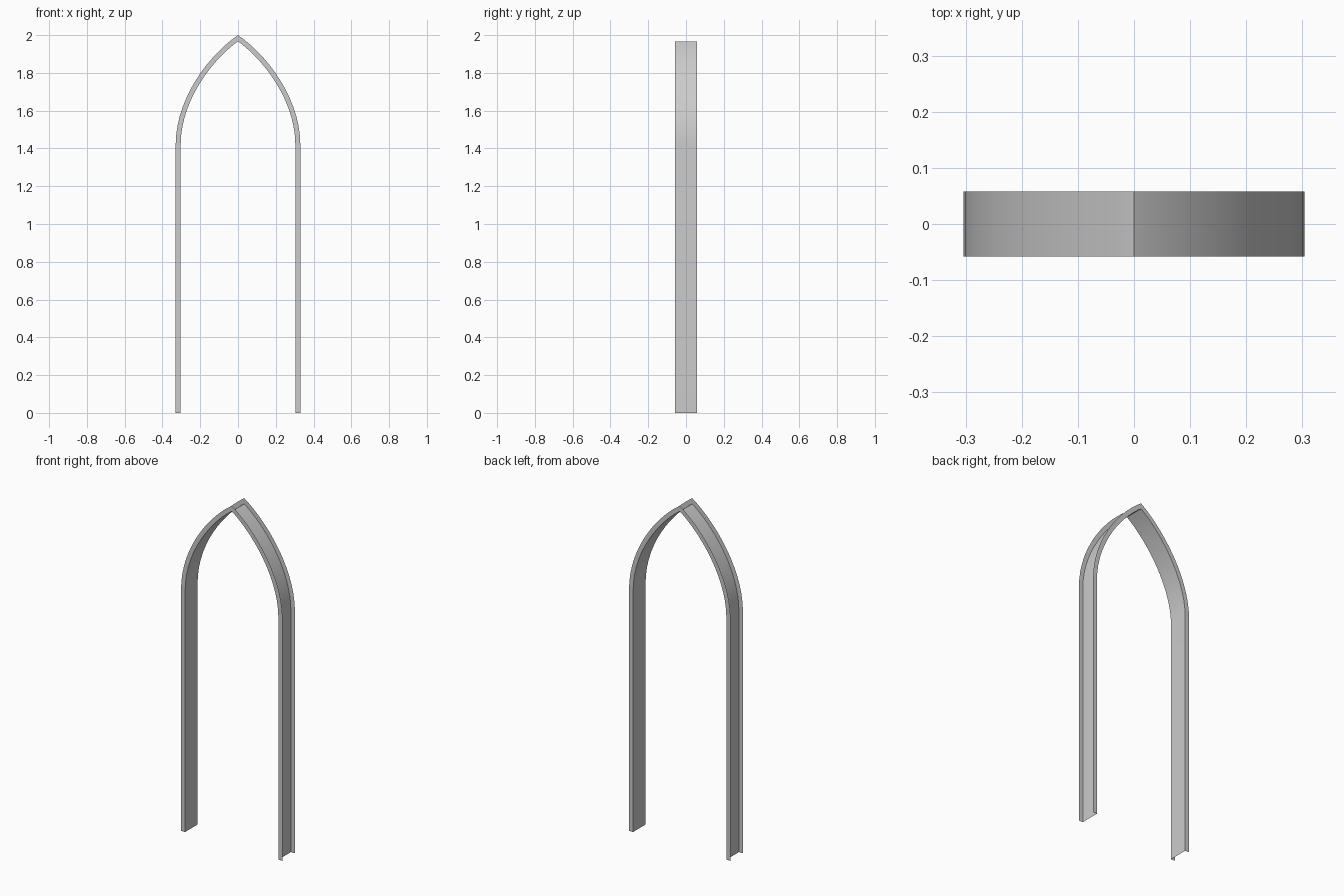
import bpy
import math
from mathutils import Vector
from mathutils.geometry import interpolate_bezier

cube = bpy.data.objects.get("Cube")
if cube:
    bpy.data.objects.remove(cube, do_unlink=True)

HALF_DEPTH = 0.058   # half of the channel's depth
FLANGE = 0.0265      # how far the flanges stand out from the web
SEGMENTS = 14

grey = bpy.data.materials.new("plain grey")
grey.use_nodes = True
colour = (0.6, 0.6, 0.6, 1)
grey.diffuse_color = colour
grey.node_tree.nodes["Principled BSDF"].inputs["Base Color"].default_value = colour

# Outer edge of one half: straight leg, then a curve up to the point
curve = interpolate_bezier(Vector((0.33, 0, 1.42)), Vector((0.33, 0, 1.66)),
                           Vector((0.16, 0, 1.89)), Vector((0, 0, 2)), SEGMENTS + 1)
half = [Vector((0.33, 0, 0))] + [Vector(p) for p in curve]


def mirrored(points):
    """Continue a half path over the apex and down the other side."""
    return points + [Vector((-p.x, p.y, p.z)) for p in reversed(points[:-1])]


def inset(points, distance):
    """Offset the path toward the opening with mitred corners."""
    result = []
    for i, p in enumerate(points):
        before = (p - points[max(i - 1, 0)]).normalized()
        after = (points[min(i + 1, len(points) - 1)] - p).normalized()
        if i == 0:
            before = after
        if i == len(points) - 1:
            after = before
        n1 = Vector((-before.z, 0, before.x))
        n2 = Vector((-after.z, 0, after.x))
        mitre = (n1 + n2).normalized()
        result.append(p + mitre * distance / mitre.dot(n1))
    return result


def at_depth(points, y):
    return [Vector((p.x, y, p.z)) for p in points]


def strip(name, edge_a, edge_b):
    """Sheet of quads between two matching paths."""
    n = len(edge_a)
    faces = [(i, i + 1, n + i + 1, n + i) for i in range(n - 1)]
    mesh = bpy.data.meshes.new(name)
    mesh.from_pydata(edge_a + edge_b, [], faces)
    mesh.materials.append(grey)
    obj = bpy.data.objects.new(name, mesh)
    bpy.context.collection.objects.link(obj)
    bpy.ops.object.select_all(action="DESELECT")
    obj.select_set(True)
    bpy.context.view_layer.objects.active = obj
    bpy.ops.object.shade_smooth_by_angle(angle=math.radians(30))
    return obj


outer = mirrored(half)
inner = inset(outer, FLANGE)

# Channel: web lining the opening, thin flanges standing outward
strip("front_flange", at_depth(inner, -HALF_DEPTH), at_depth(outer, -HALF_DEPTH))
strip("arch_web", at_depth(inner, HALF_DEPTH), at_depth(inner, -HALF_DEPTH))
strip("back_flange", at_depth(outer, HALF_DEPTH), at_depth(inner, HALF_DEPTH))
